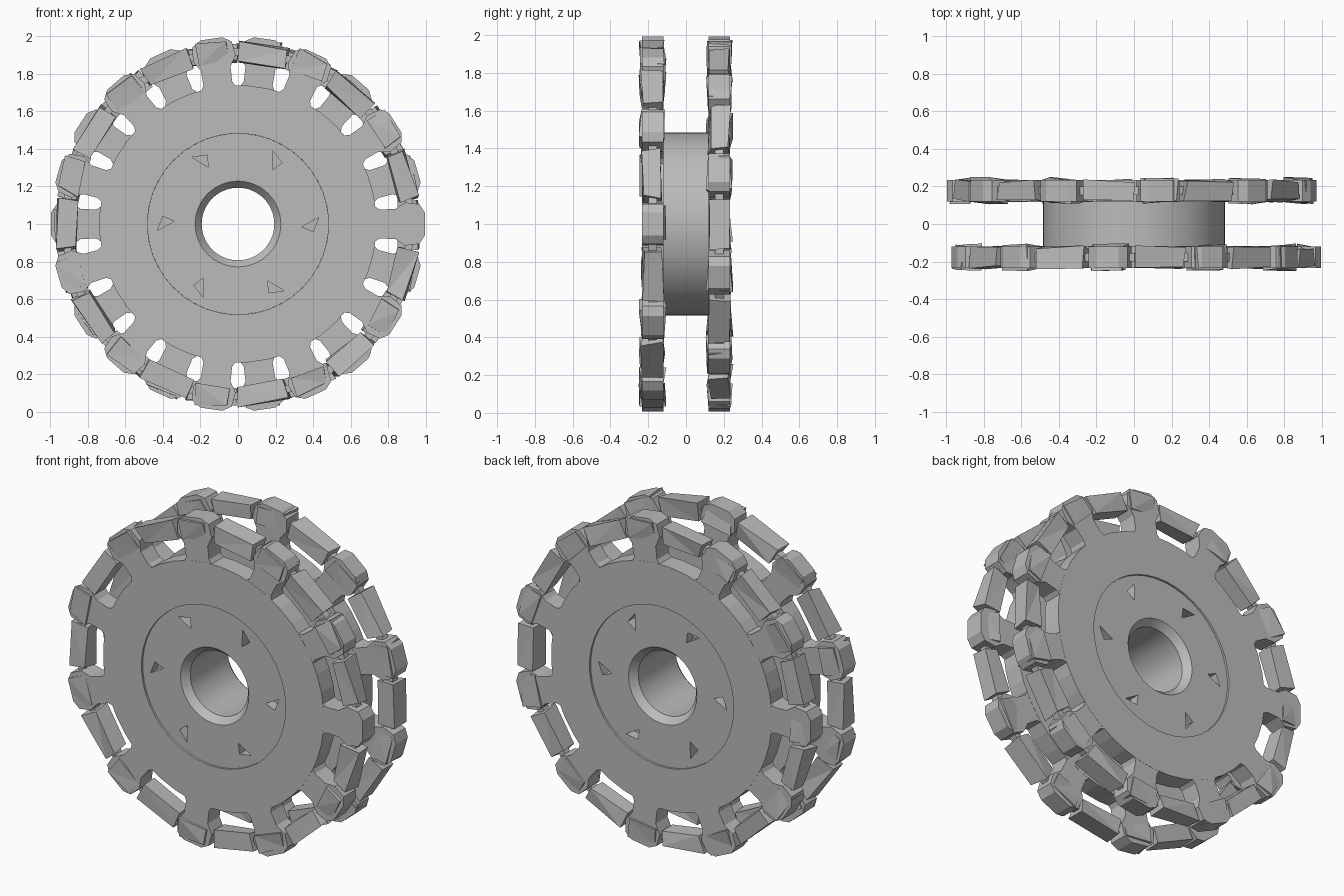
import bpy, bmesh, math, random
from mathutils import Matrix, Vector

random.seed(7)
cube = bpy.data.objects.get("Cube")
if cube:
    bpy.data.objects.remove(cube, do_unlink=True)

steel = bpy.data.materials.new("steel_grey")
steel.use_nodes = True
steel.diffuse_color = (0.5, 0.5, 0.5, 1)
steel.node_tree.nodes["Principled BSDF"].inputs["Base Color"].default_value = (0.5, 0.5, 0.5, 1)

TEETH = 11
PITCH = 2 * math.pi / TEETH
INNER, OUTER = 0.118, 0.234      # depth range of each sprocket plate


def finish(bm, name):
    bmesh.ops.recalc_face_normals(bm, faces=bm.faces[:])
    mesh = bpy.data.meshes.new(name)
    bm.to_mesh(mesh)
    bm.free()
    obj = bpy.data.objects.new(name, mesh)
    obj.data.materials.append(steel)
    bpy.context.collection.objects.link(obj)
    return obj


def lathe(name, profile, segments, turn=0.0):
    """Spin a closed (radius, y) profile around the wheel axis."""
    bm = bmesh.new()
    rings = []
    for i in range(segments):
        a = turn + 2 * math.pi * i / segments
        rings.append([bm.verts.new((r * math.cos(a), y, 1 + r * math.sin(a))) for r, y in profile])
    for i in range(segments):
        p, q = rings[i], rings[(i + 1) % segments]
        for j in range(len(profile)):
            k = (j + 1) % len(profile)
            bm.faces.new((p[j], q[j], q[k], p[k]))
    return finish(bm, name)


def prism(bm, outline, y0, y1, angle, jitter=0.0):
    """Extrude a (radial, tangential) outline and turn it round the axis."""
    turn = Matrix.Translation((0, 0, 1)) @ Matrix.Rotation(-angle, 4, 'Y')

    def point(r, t, y):
        wobble = Vector([random.uniform(-jitter, jitter) for _ in range(3)])
        return bm.verts.new(turn @ (Vector((r, y, t)) + wobble))
    a = [point(r, t, y0) for r, t in outline]
    b = [point(r, t, y1) for r, t in outline]
    caps = [bm.faces.new(a), bm.faces.new(b[::-1])]
    for i in range(len(a)):
        j = (i + 1) % len(a)
        bm.faces.new((a[i], b[i], b[j], a[j]))
    if jitter:
        bmesh.ops.triangulate(bm, faces=caps)


def box(r0, r1, half0, half1):
    return [(r0, -half0), (r1, -half1), (r1, half1), (r0, half0)]


# Tooth: waisted stem that flares into a blunt head
SIDE = [(0.69, 0.115), (0.755, 0.077), (0.835, 0.08), (0.89, 0.115),
        (0.965, 0.105), (0.995, 0.06)]
TOOTH = [(r, -t) for r, t in SIDE] + SIDE[::-1]

# Hub drum with recessed faces and a chamfered bore
FACE = 0.222
half = [(0.193, 0.18), (0.228, FACE), (0.484, FACE)]
hub = lathe("hub", half + [(r, -y) for r, y in reversed(half)], 64)

# Wedge-shaped bolt pockets on both hub faces
bm = bmesh.new()
for side in (-1, 1):
    for i in range(6):
        pocket = [(0.34, -0.015), (0.40, -0.04), (0.43, 0.035)]
        prism(bm, pocket, side * 0.16, side * 0.3, i * math.pi / 3)
cutter = finish(bm, "bolt_pocket_cutter")
cutter.hide_render = True
cutter.hide_viewport = True
cutter.display_type = 'WIRE'
cut = hub.modifiers.new("bolt_pockets", 'BOOLEAN')
cut.object = cutter
cut.operation = 'DIFFERENCE'
cut.solver = 'EXACT'

# Two plates, the rear one turned by half a tooth
for side, label, start in ((-1, "front", 0.0), (1, "rear", PITCH / 2)):
    y0, y1 = side * INNER, side * OUTER
    lathe(label + "_plate", [(0.478, y0), (0.738, y0), (0.738, y1), (0.482, y1)],
          TEETH * 4, start + PITCH / 8)

    teeth, heads, links, pins = (bmesh.new() for _ in range(4))
    for i in range(TEETH):
        a = start + i * PITCH
        prism(teeth, TOOTH, side * (INNER + 0.001), side * (OUTER - 0.001), a)
        # Rough faceted block wrapped over the head
        prism(heads, box(0.865, 0.975, 0.09, 0.085), side * (INNER - 0.002),
              side * (OUTER + 0.004), a, 0.013)
        # Bar spanning to the next tooth
        mid = a + PITCH / 2
        prism(links, box(0.858, 0.957, 0.125, 0.135), side * (INNER + 0.007),
              side * (OUTER - 0.004), mid, 0.011)
        # Thin pivot joining the bar to both heads
        prism(pins, box(0.885, 0.925, 0.19, 0.19), side * (INNER + 0.035),
              side * (OUTER - 0.035), mid)
    finish(teeth, label + "_teeth")
    finish(heads, label + "_tooth_heads")
    finish(links, label + "_rim_links")
    finish(pins, label + "_link_pins")

# Smooth the round drum while its edges stay sharp
bpy.ops.object.select_all(action='DESELECT')
hub.select_set(True)
bpy.context.view_layer.objects.active = hub
bpy.ops.object.shade_smooth_by_angle(angle=math.radians(25))
